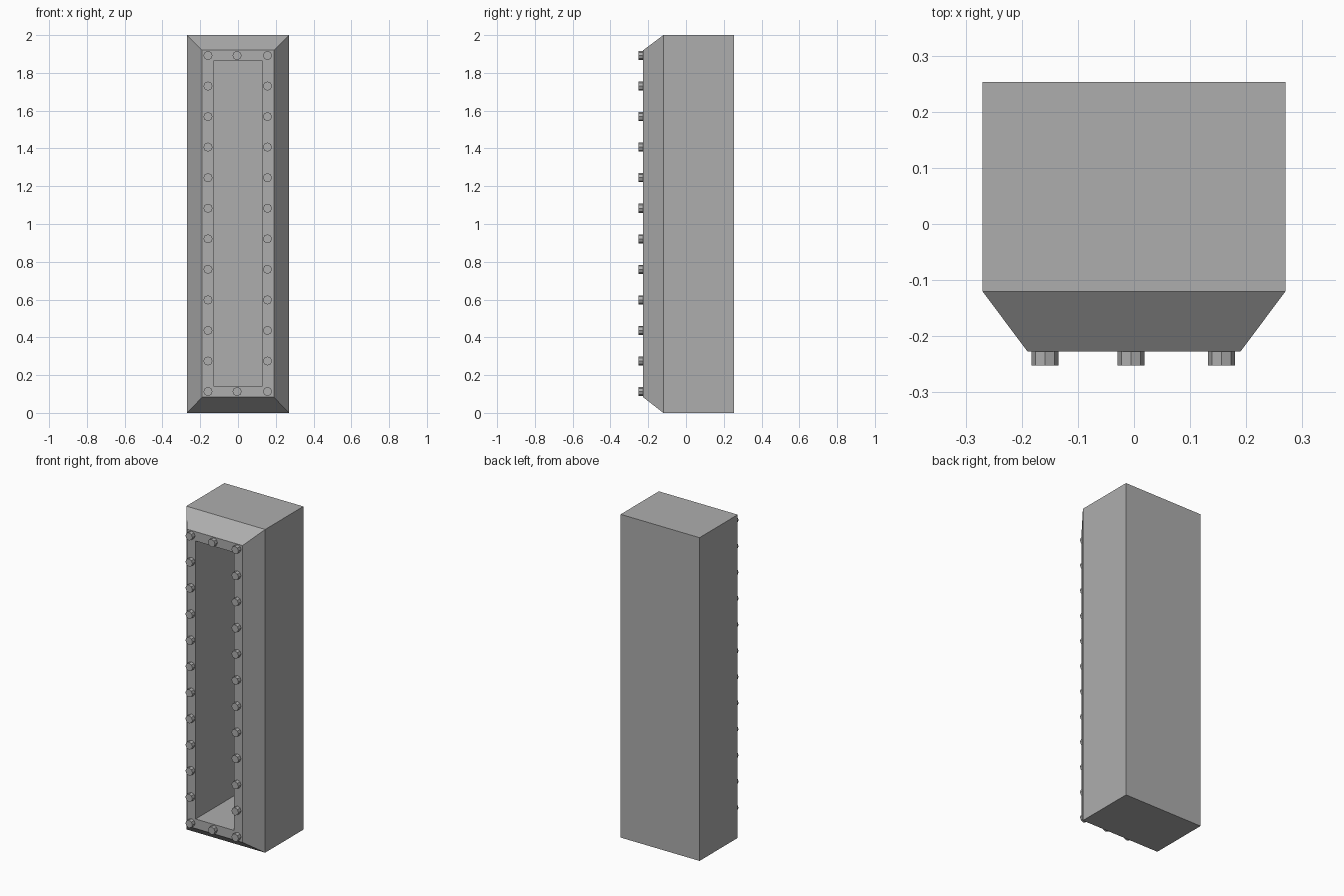
import bpy
import bmesh
from math import pi
from mathutils import Matrix

cube = bpy.data.objects.get("Cube")
if cube:
    bpy.data.objects.remove(cube, do_unlink=True)

# Single plain metal colour
COLOR = (0.42, 0.42, 0.42, 1)
metal = bpy.data.materials.new("grey_metal")
metal.use_nodes = True
metal.diffuse_color = COLOR
metal.node_tree.nodes["Principled BSDF"].inputs["Base Color"].default_value = COLOR

BACK, SHOULDER, FRONT, RECESS = 0.253, -0.12, -0.227, 0.2


def make_object(name, bm):
    mesh = bpy.data.meshes.new(name)
    bm.to_mesh(mesh)
    bm.free()
    mesh.materials.append(metal)
    obj = bpy.data.objects.new(name, mesh)
    bpy.context.collection.objects.link(obj)
    return obj


def ring(bm, half_width, low, high, y):
    corners = ((-half_width, low), (half_width, low), (half_width, high), (-half_width, high))
    return [bm.verts.new((x, y, z)) for x, z in corners]


# Housing: rectangular rings from the back, over the sloped rim, into the deep recess
bm = bmesh.new()
rings = [ring(bm, *r) for r in (
    (0.27, 0, 2, BACK),
    (0.27, 0, 2, SHOULDER),
    (0.19, 0.083, 1.92, FRONT),
    (0.131, 0.142, 1.862, FRONT),
    (0.131, 0.142, 1.862, RECESS),
)]
for a, b in zip(rings, rings[1:]):
    for i in range(4):
        j = (i + 1) % 4
        bm.faces.new((a[i], a[j], b[j], b[i]))
bm.faces.new(rings[0])
bm.faces.new(rings[-1])
bmesh.ops.recalc_face_normals(bm, faces=bm.faces)
make_object("housing", bm)

# Bolts: two columns down the frame, plus one in the middle of each end
ROWS, TOP, BOTTOM = 12, 1.892, 0.113
spots = [(x, TOP + (BOTTOM - TOP) * i / (ROWS - 1))
         for x in (-0.159, 0.156) for i in range(ROWS)]
spots += [(-0.005, TOP), (-0.005, BOTTOM)]
bm = bmesh.new()
for x, z in spots:
    place = Matrix.Translation((x, FRONT - 0.0125, z)) @ Matrix.Rotation(pi / 2, 4, "X")
    bmesh.ops.create_cone(bm, cap_ends=True, segments=8, radius1=0.024,
                          radius2=0.024, depth=0.026, matrix=place)
make_object("frame_bolts", bm)
